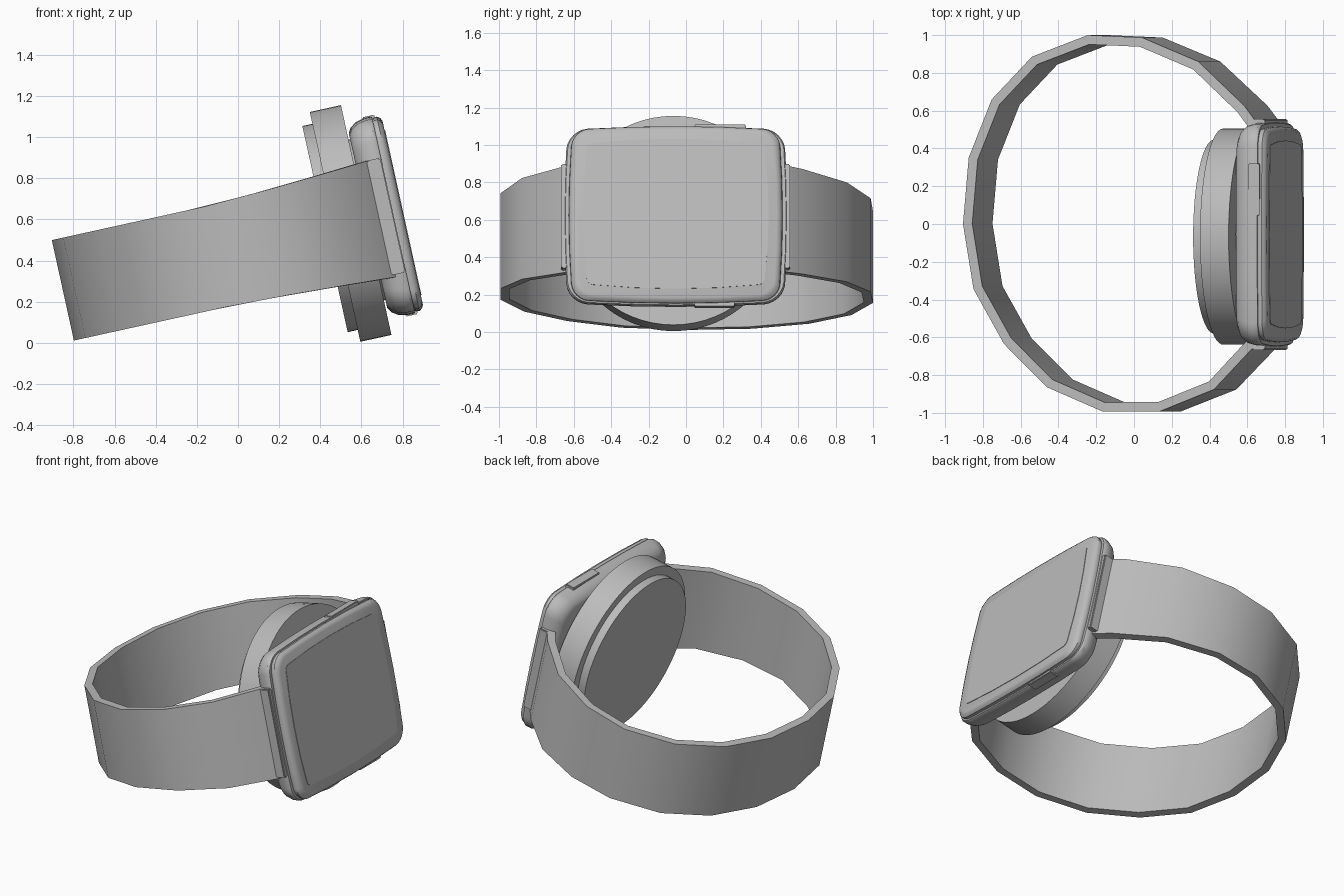
import bpy, bmesh, math
from mathutils import Matrix, Vector

if "Cube" in bpy.data.objects:
    bpy.data.objects.remove(bpy.data.objects["Cube"])

TILT = Matrix.Rotation(math.radians(-12.4), 4, 'Y')
CY, CZ = -0.055, 0.445          # centre of the case in the tilted frame

grey = bpy.data.materials.new("grey")
grey.use_nodes = True
grey.diffuse_color = (0.5, 0.5, 0.5, 1)
grey.node_tree.nodes["Principled BSDF"].inputs["Base Color"].default_value = (0.5, 0.5, 0.5, 1)


def finish(name, bm, angle=35):
    bmesh.ops.recalc_face_normals(bm, faces=bm.faces)
    bm.transform(TILT)
    mesh = bpy.data.meshes.new(name)
    bm.to_mesh(mesh)
    bm.free()
    mesh.materials.append(grey)
    ob = bpy.data.objects.new(name, mesh)
    bpy.context.collection.objects.link(ob)
    bpy.ops.object.select_all(action='DESELECT')
    ob.select_set(True)
    bpy.context.view_layer.objects.active = ob
    bpy.ops.object.shade_smooth_by_angle(angle=math.radians(angle))
    return ob


def rounded_outline(hy, hz, r, bulge, n=6):
    """Rounded rectangle whose long edges bow outwards."""
    pts = []
    for k, (sy, sz) in enumerate(((1, 1), (-1, 1), (-1, -1), (1, -1))):
        for i in range(n + 1):
            a = math.pi / 2 * (k + i / n)
            pts.append((sy * (hy - r) + r * math.cos(a), sz * (hz - r) + r * math.sin(a)))
        # points along the following edge
        ny, nz = ((-1, 1), (-1, -1), (1, -1), (1, 1))[k]
        y0, z0 = pts[-1]
        if k % 2 == 0:
            pts += [(y0 + (ny * (hy - r) - y0) * t, z0) for t in (.25, .5, .75)]
        else:
            pts += [(y0, z0 + (nz * (hz - r) - z0) * t) for t in (.25, .5, .75)]
    return [(y - bulge * (z / hz) ** 2 * (y / hy), z - bulge * (y / hy) ** 2 * (z / hz))
            for y, z in pts]


def loft(name, rings, bulge=0.02, angle=35):
    """Rings of (x, half width, half height, corner radius), capped at both ends."""
    bm = bmesh.new()
    loops = [[bm.verts.new((x, CY + y, CZ + z)) for y, z in rounded_outline(hy, hz, r, bulge)]
             for x, hy, hz, r in rings]
    for a, b in zip(loops, loops[1:]):
        for i in range(len(a)):
            j = (i + 1) % len(a)
            bm.faces.new((a[i], a[j], b[j], b[i]))
    bm.faces.new(loops[0])
    bm.faces.new(loops[-1])
    return finish(name, bm, angle)


def disc(name, x0, x1, radius):
    bm = bmesh.new()
    place = Matrix.Translation(((x0 + x1) / 2, CY - 0.012, CZ + 0.004)) @ Matrix.Rotation(math.pi / 2, 4, 'Y')
    bmesh.ops.create_cone(bm, cap_ends=True, segments=64, radius1=radius, radius2=radius,
                          depth=x1 - x0, matrix=place)
    return finish(name, bm)


def box(name, lo, hi, bevel=0.006):
    bm = bmesh.new()
    lo, hi = Vector(lo), Vector(hi)
    bmesh.ops.create_cube(bm, size=1, matrix=Matrix.Translation((lo + hi) / 2)
                          @ Matrix.Diagonal((*(hi - lo), 1)))
    bmesh.ops.bevel(bm, geom=bm.edges[:], offset=bevel, segments=2, affect='EDGES')
    return finish(name, bm)


# Strap: faceted band running round from one side of the case to the other
path = [Vector(p) for p in (
    (.83, .53), (.756, .627), (.504, .86), (.195, .987), (-.101, 1.0), (-.403, .886),
    (-.621, .66), (-.746, .352), (-.777, 0), (-.72, -.345), (-.555, -.635), (-.32, -.865),
    (-.02, -.993), (.293, -.992), (.59, -.876), (.80, -.66), (.835, -.62))]
bm = bmesh.new()
sections = []
for i, p in enumerate(path):
    t = (path[min(i + 1, len(path) - 1)] - path[max(i - 1, 0)]).normalized()
    inner = p + Vector((-t.y, t.x)) * 0.05
    half = 0.25 + 0.04 * max(0, p.x / 0.8) ** 1.3
    mid = 0.432 + 0.008 * max(0, p.x)
    sections.append([bm.verts.new((q.x, q.y, mid + s * half))
                     for q, s in ((p, -1), (p, 1), (inner, 1), (inner, -1))])
for a, b in zip(sections, sections[1:]):
    for i in range(4):
        j = (i + 1) % 4
        bm.faces.new((a[i], a[j], b[j], b[i]))
bm.faces.new(sections[0])
bm.faces.new(sections[-1])
finish("strap", bm)

# Case shell, front bezel with a shadow groove, and screen
loft("case_shell", [(.745, .53, .435, .09), (.76, .56, .46, .10), (.79, .585, .48, .11),
                    (.83, .597, .49, .11), (.86, .597, .492, .11), (.872, .59, .488, .11)])
loft("bezel", [(.865, .57, .472, .09), (.878, .572, .482, .09), (.895, .57, .484, .09),
               (.91, .558, .474, .09), (.918, .54, .458, .08)])
loft("screen", [(.912, .497, .41, .03), (.921, .497, .41, .03)], bulge=0.025)

# Stepped round base behind the case
disc("base_disc", .582, .737, .572)
disc("base_step", .532, .584, .513)
disc("base_neck", .73, .75, .40)

# Strap lugs on both sides, buttons on top and bottom edges
for side, s in (("left", 1), ("right", -1)):
    ys = sorted((CY + s * .57, CY + s * .612))
    box(side + "_lug", (.80, ys[0], CZ - .285), (.868, ys[1], CZ + .285))
for side, s in (("top", 1), ("bottom", -1)):
    zs = sorted((CZ + s * .46, CZ + s * .496))
    box(side + "_button", (.825, .045, zs[0]), (.885, .32 if s > 0 else .26, zs[1]), 0.004)
